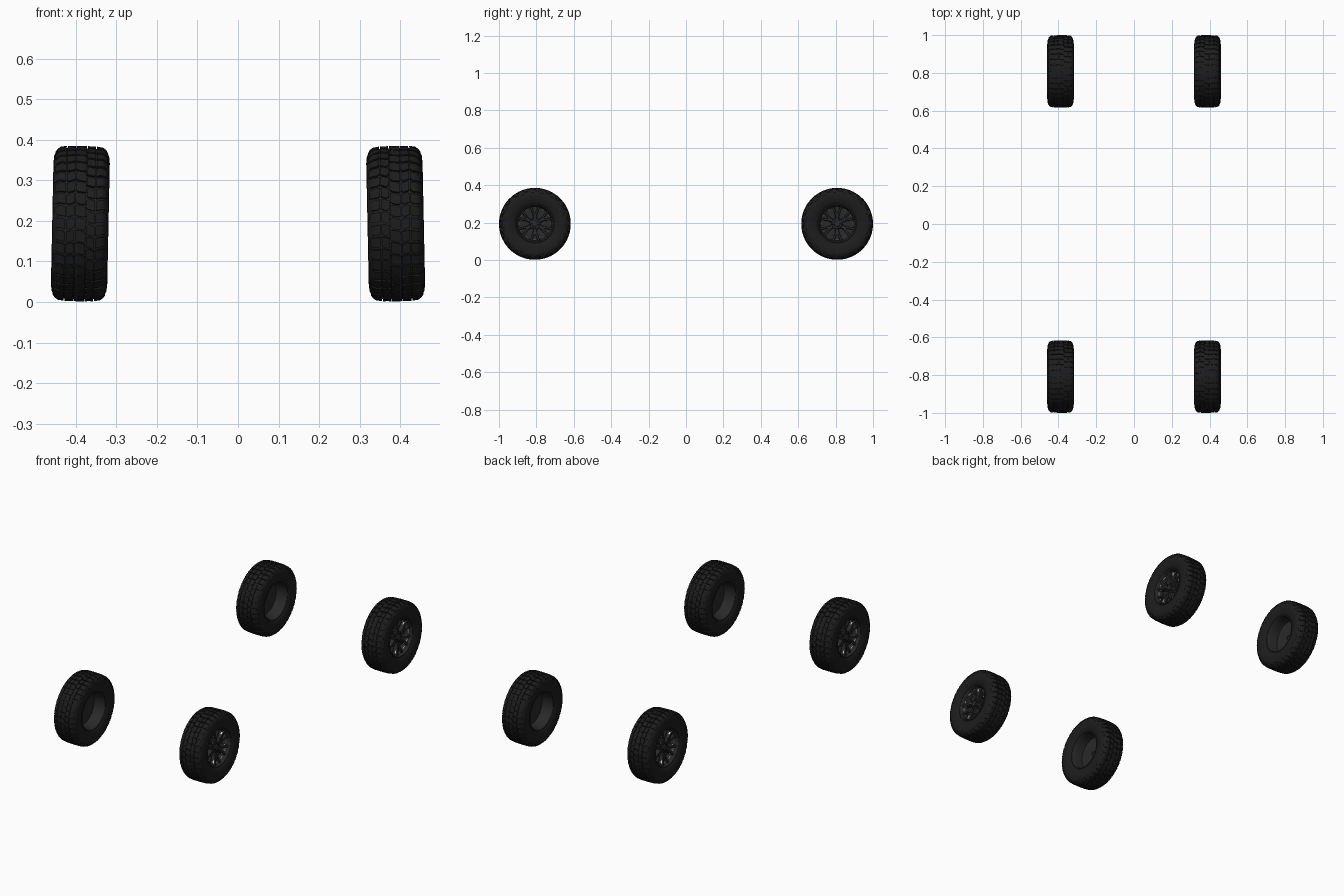
import bpy, bmesh, math
from mathutils import Matrix, Vector

if "Cube" in bpy.data.objects:
    bpy.data.objects.remove(bpy.data.objects["Cube"])

TAU = math.tau


def material(name, rgb):
    m = bpy.data.materials.new(name)
    m.diffuse_color = (*rgb, 1)
    m.use_nodes = True
    m.node_tree.nodes["Principled BSDF"].inputs["Base Color"].default_value = m.diffuse_color
    return m


RUBBER = material("black rubber", (0.012, 0.012, 0.012))
METAL = material("dark grey metal", (0.022, 0.022, 0.023))
SILVER = material("light silver", (0.75, 0.75, 0.75))


def polar(x, r, a):
    return Vector((x, r * math.sin(a), r * math.cos(a)))


def lathe(bm, profile, n, closed=False):
    """Spin (x, radius) points around the wheel axle."""
    rings = [[bm.verts.new(polar(x, r, TAU * i / n)) for i in range(n)] for x, r in profile]
    pairs = list(zip(rings, rings[1:]))
    if closed:
        pairs.append((rings[-1], rings[0]))
    for a, b in pairs:
        for i in range(n):
            j = (i + 1) % n
            bm.faces.new((a[i], a[j], b[j], b[i]))
    return rings


def slab(bm, rows):
    """Solid strip: each row is (bottom lo, bottom hi, top lo, top hi)."""
    vs = [[bm.verts.new(p) for p in row] for row in rows]
    for a, b in zip(vs, vs[1:]):
        for i, j in ((0, 1), (1, 3), (3, 2), (2, 0)):
            bm.faces.new((a[i], a[j], b[j], b[i]))
    for e in (vs[0], vs[-1]):
        bm.faces.new((e[0], e[1], e[3], e[2]))


def finish(bm, name, mat):
    bmesh.ops.recalc_face_normals(bm, faces=bm.faces)
    me = bpy.data.meshes.new(name)
    bm.to_mesh(me)
    bm.free()
    me.materials.append(mat)
    me.shade_smooth()
    me.set_sharp_from_angle(angle=math.radians(32))
    return name, me


# Tyre carcass
def make_tyre():
    bm = bmesh.new()
    half = [(0.052, 0.100), (0.058, 0.106), (0.064, 0.118), (0.068, 0.134), (0.0695, 0.150),
            (0.068, 0.164), (0.063, 0.176), (0.055, 0.183), (0.035, 0.1855)]
    prof = half + [(0, 0.186)] + [(-x, r) for x, r in reversed(half)]
    lathe(bm, prof, 96, closed=True)
    return finish(bm, "tyre", RUBBER)


# Tread blocks: centre rib, interlocking middle blocks and shoulder lugs
def tread_radius(x):
    pts = [(0, 0.192), (0.035, 0.1913), (0.052, 0.189), (0.060, 0.183), (0.066, 0.174), (0.069, 0.162)]
    x = abs(x)
    for (x0, r0), (x1, r1) in zip(pts, pts[1:]):
        if x <= x1:
            return r0 + (r1 - r0) * (x - x0) / (x1 - x0)
    return pts[-1][1]


def make_tread():
    bm = bmesh.new()
    count = 38
    pitch = TAU / count

    def block(k, side, stations):
        rows = []
        for x, lo, hi in stations:
            a, b = (k + lo) * pitch, (k + hi) * pitch
            r = tread_radius(x)
            base = r - 0.009
            bx = x * (0.96 if abs(x) > 0.055 else 1)
            rows.append((polar(side * bx, base, a), polar(side * bx, base, b),
                         polar(side * x, r, a), polar(side * x, r, b)))
        slab(bm, rows)

    for k in range(count):
        # centre rib with a zigzag outline
        block(k, 1, [(-0.013, 0.25, 0.95), (-0.006, 0.08, 0.98), (0.006, 0.02, 0.92), (0.013, 0.05, 0.75)])
        for side in (1, -1):
            s = 0.5 if side < 0 else 0
            block(k + s, side, [(0.0145, 0.22, 0.85), (0.021, 0.02, 0.88),
                                (0.029, 0.12, 0.98), (0.035, 0.2, 0.9)])
            end = 0.068 if k % 2 else 0.0645
            block(k + s, side, [(0.0375, 0.25, 0.95), (0.045, 0.08, 0.90), (0.052, 0.08, 0.86),
                                (0.060, 0.10, 0.84), (end, 0.14, 0.80)])
    return finish(bm, "tread_blocks", RUBBER)


# Rim: open barrel, lip and recessed back plate
def make_rim():
    bm = bmesh.new()
    lathe(bm, [(0.054, 0.104), (0.059, 0.104), (0.060, 0.100), (0.055, 0.096), (0.030, 0.092),
               (0.016, 0.089), (0.014, 0.060), (0.014, 0.012), (0.006, 0.012), (0.006, 0.060),
               (0.004, 0.092), (-0.020, 0.095), (-0.054, 0.098), (-0.059, 0.101), (-0.058, 0.105),
               (-0.048, 0.106), (-0.010, 0.102), (0.045, 0.102)], 64, closed=True)
    return finish(bm, "rim_barrel", METAL)


def radial_bar(bm, rot, stations):
    """Bar running outward; stations are (radius, offset, half width, back x, front x)."""
    m = Matrix.Rotation(rot, 3, 'X')
    slab(bm, [[m @ Vector(p) for p in ((xb, o - w, r), (xb, o + w, r),
                                       (xf, o - w * 0.75, r), (xf, o + w * 0.75, r))]
              for r, o, w, xb, xf in stations])


SPOKES = 6


# Forked spokes, hub and lug nuts
def make_spokes():
    bm = bmesh.new()
    for k in range(SPOKES):
        a = TAU * k / SPOKES
        radial_bar(bm, a, [(0.018, 0, 0.010, 0.012, 0.036), (0.040, 0, 0.011, 0.012, 0.040),
                           (0.058, 0, 0.013, 0.012, 0.043)])
        for s in (1, -1):
            radial_bar(bm, a, [(0.048, s * 0.006, 0.006, 0.012, 0.042),
                               (0.070, s * 0.014, 0.007, 0.012, 0.046),
                               (0.0925, s * 0.022, 0.007, 0.012, 0.051)])
    return finish(bm, "forked_spokes", METAL)


def make_hub():
    bm = bmesh.new()
    rings = lathe(bm, [(0.010, 0.030), (0.036, 0.030), (0.039, 0.027), (0.039, 0.017),
                       (0.047, 0.016), (0.049, 0.013)], 36)
    bm.faces.new(rings[-1])
    bm.faces.new(rings[0])
    for k in range(SPOKES):
        c = polar(0.042, 0.0225, TAU * (k + 0.5) / SPOKES)
        bmesh.ops.create_cone(bm, cap_ends=True, segments=6, radius1=0.0042, radius2=0.0035, depth=0.010,
                              matrix=Matrix.Translation(c) @ Matrix.Rotation(math.pi / 2, 4, 'Y'))
    return finish(bm, "hub_and_lug_nuts", METAL)


# Bright chips round the spoke ends
def make_accents():
    bm = bmesh.new()
    for k in range(SPOKES):
        a = TAU * k / SPOKES
        radial_bar(bm, a, [(0.083, 0, 0.009, 0.040, 0.046), (0.087, 0, 0.010, 0.040, 0.046)])
        radial_bar(bm, a + TAU / SPOKES / 2,
                   [(0.083, 0, 0.011, 0.040, 0.046), (0.087, 0, 0.012, 0.040, 0.046)])
        for s in (1, -1):
            radial_bar(bm, a, [(0.066, s * 0.0215, 0.0012, 0.036, 0.042),
                               (0.080, s * 0.027, 0.0012, 0.036, 0.044)])
    return finish(bm, "silver_rim_accents", SILVER)


parts = [make_tyre(), make_tread(), make_rim(), make_spokes(), make_hub(), make_accents()]

# Four wheels, outer face outward, tops leaning slightly inward
for sx, side in ((1, "right"), (-1, "left")):
    for sy, end in ((-1, "front"), (1, "rear")):
        for name, me in parts:
            ob = bpy.data.objects.new(f"{end}_{side}_{name}", me)
            ob.location = (sx * 0.389, sy * 0.808, 0.1935)
            ob.rotation_euler = (0, math.radians(-1.2), 0 if sx > 0 else math.pi)
            bpy.context.collection.objects.link(ob)
